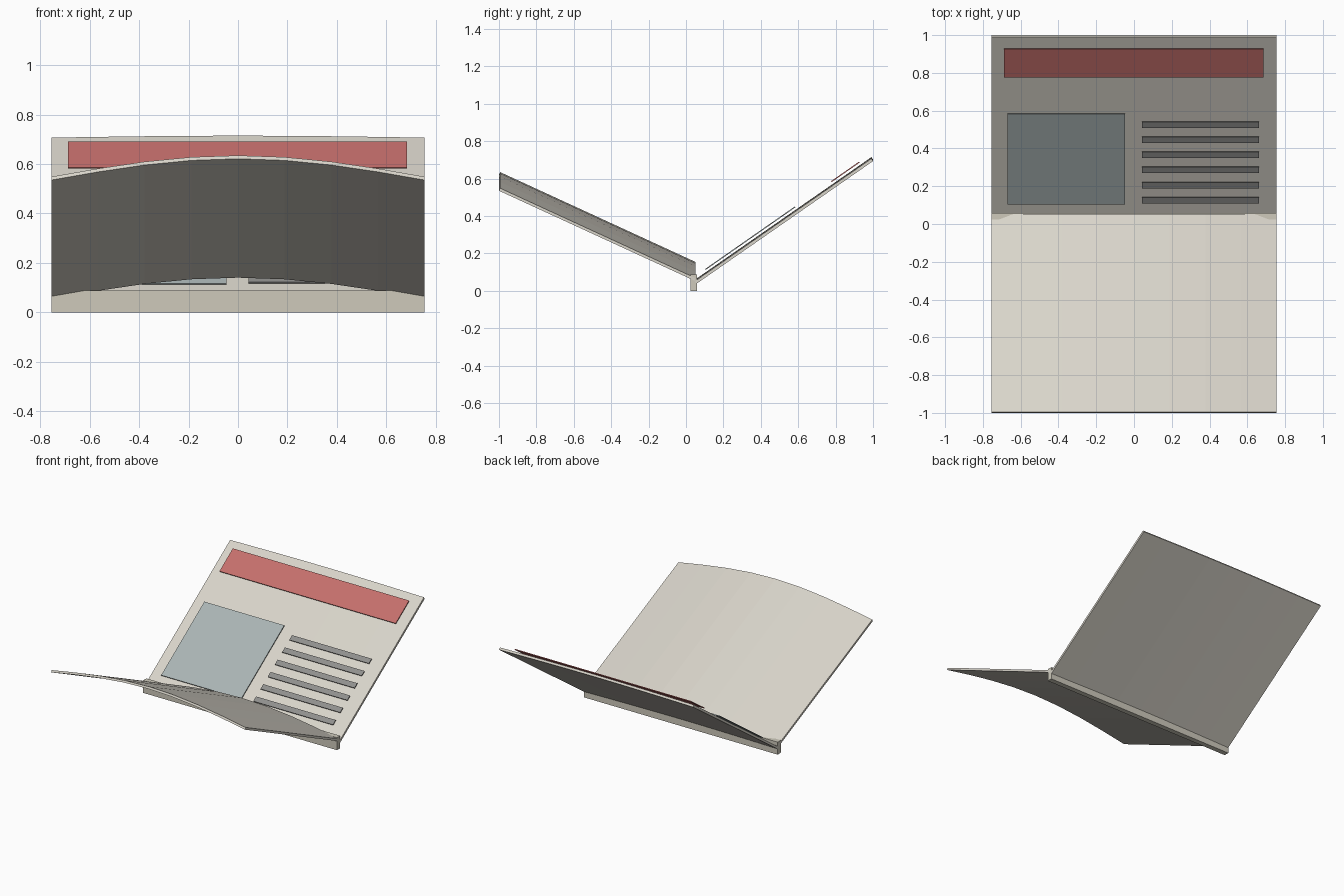
import bpy, bmesh, math
from mathutils import Vector

if "Cube" in bpy.data.objects:
    bpy.data.objects.remove(bpy.data.objects["Cube"])

W = 0.755  # half width


def paint(ob, name, color):
    mat = bpy.data.materials.get(name) or bpy.data.materials.new(name)
    mat.diffuse_color = (*color, 1)
    mat.use_nodes = True
    mat.node_tree.nodes["Principled BSDF"].inputs["Base Color"].default_value = mat.diffuse_color
    ob.data.materials.append(mat)


def finish(bm, name, mat, color):
    bmesh.ops.recalc_face_normals(bm, faces=bm.faces)
    me = bpy.data.meshes.new(name)
    bm.to_mesh(me)
    bm.free()
    ob = bpy.data.objects.new(name, me)
    bpy.context.collection.objects.link(ob)
    paint(ob, mat, color)
    return ob


def sheet(name, x0, x1, a, b, thick, bow, mat, color, seg=8):
    """Sloped slab between (y, z) top points a and b, arched across its width."""
    d = Vector((0, b[0] - a[0], b[1] - a[1])).normalized()
    down = Vector((1, 0, 0)).cross(d) * -thick
    bm = bmesh.new()
    rings = []
    for i in range(seg + 1):
        t = i / seg
        x, lift = x0 + (x1 - x0) * t, bow * math.sin(math.pi * t)
        pa, pb = (Vector((x, p[0], p[1] + lift)) for p in (a, b))
        rings.append([bm.verts.new(p) for p in (pa, pb, pb + down, pa + down)])
    for r, s in zip(rings, rings[1:]):
        for k in range(4):
            bm.faces.new((r[k], r[(k + 1) % 4], s[(k + 1) % 4], s[k]))
    bm.faces.new(rings[0])
    bm.faces.new(rings[-1])
    return finish(bm, name, mat, color)


PAPER = ("paper", (0.69, 0.66, 0.59))
SPINE = ("spine_paper", (0.62, 0.59, 0.50))
RED = ("red_ink", (0.56, 0.16, 0.15))
SLATE = ("slate_ink", (0.40, 0.46, 0.46))
DARK = ("dark_ink", (0.28, 0.28, 0.27))

# Folded sheets: arched front leaf and nearly flat back leaf
sheet("front_leaf", -W, W, (-0.994, 0.549), (0.052, 0.068), 0.015, 0.086, *PAPER)
sheet("back_leaf", -W, W, (0.048, 0.052), (0.991, 0.707), 0.016, 0.008, *PAPER)

# Spine block along the fold
bpy.ops.mesh.primitive_cube_add(size=1, location=(0, 0.041, 0.044))
spine = bpy.context.object
spine.name = "spine"
spine.scale = (2 * W, 0.036, 0.088)
paint(spine, *SPINE)


# Printed blocks hovering just above the back leaf
def block(name, x0, x1, y0, y1, ink):
    z = lambda y: 0.046 + 0.697 * y
    sheet(name, x0, x1, (y0, z(y0)), (y1, z(y1)), 0.006, 0, *ink, seg=1)


block("headline_bar", -0.688, 0.685, 0.776, 0.925, RED)
block("picture_block", -0.67, -0.047, 0.102, 0.582, SLATE)
for i in range(6):
    y = 0.125 + 0.08 * i
    block(f"text_line_{i + 1}", 0.043, 0.663, y - 0.016, y + 0.015, DARK)
